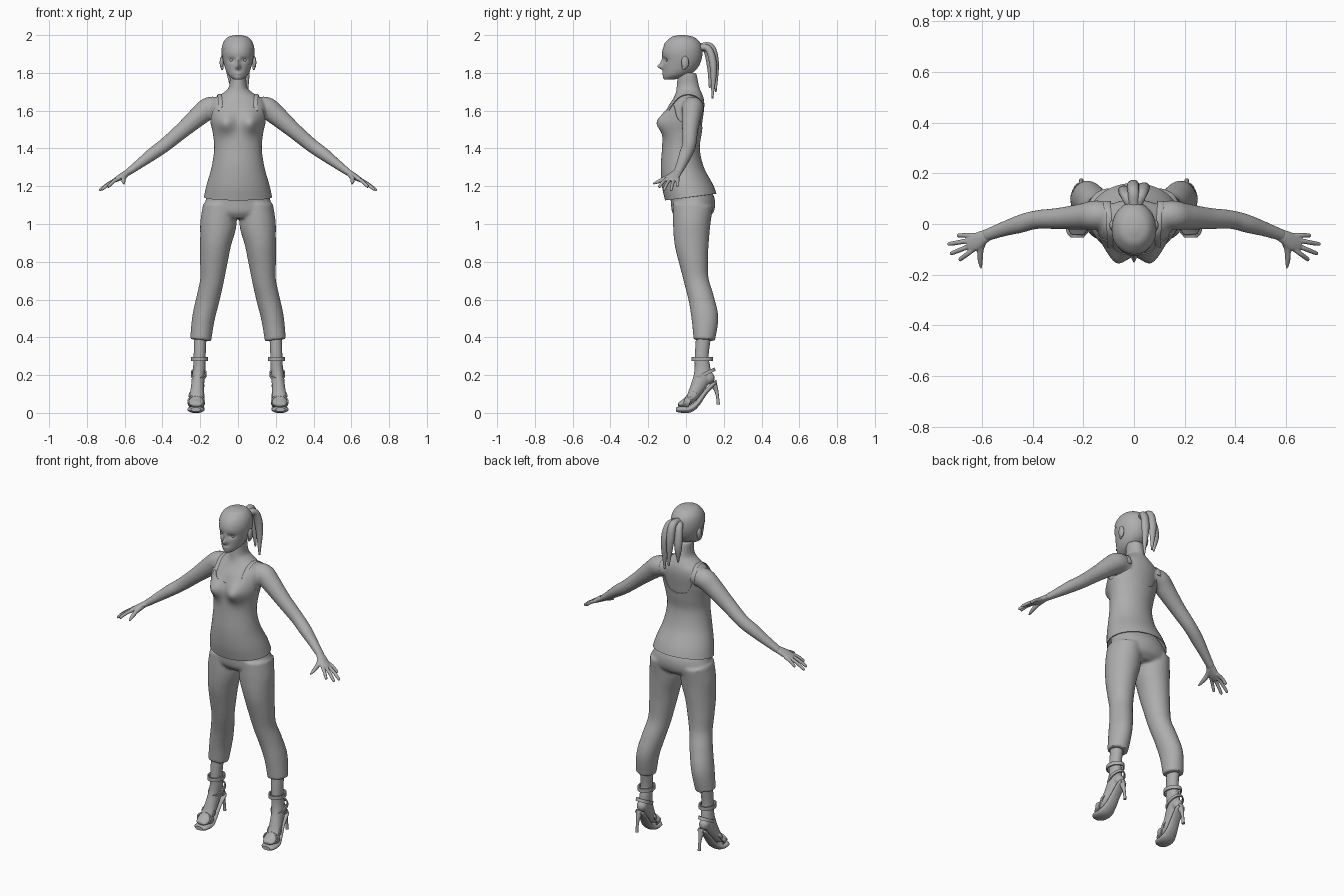
import bpy, bmesh, math
from mathutils import Vector

if "Cube" in bpy.data.objects:
    bpy.data.objects.remove(bpy.data.objects["Cube"])

GREY = bpy.data.materials.new("plain grey")
GREY.diffuse_color = (0.42, 0.42, 0.42, 1)
GREY.use_nodes = True
GREY.node_tree.nodes["Principled BSDF"].inputs["Base Color"].default_value = GREY.diffuse_color
SIDES = (1, -1)


def spline(keys, rows, k):
    """Smooth interpolation of rows at key k."""
    n = len(keys)
    i = max(j for j in range(n - 1) if j == 0 or keys[j] <= k)
    h = keys[i + 1] - keys[i]
    t = min(1, max(0, (k - keys[i]) / h))

    def slope(j, c):
        a, b = max(j - 1, 0), min(j + 1, n - 1)
        return (rows[b][c] - rows[a][c]) / (keys[b] - keys[a])
    return [(2*t**3 - 3*t*t + 1) * rows[i][c] + (t**3 - 2*t*t + t) * h * slope(i, c)
            + (3*t*t - 2*t**3) * rows[i+1][c] + (t**3 - t*t) * h * slope(i+1, c)
            for c in range(len(rows[0]))]


def loft(bm, rings, cap=True, wrap=False):
    vs = [[bm.verts.new(p) for p in r] for r in rings]
    n = len(vs[0])
    pairs = list(zip(vs, vs[1:])) + ([(vs[-1], vs[0])] if wrap else [])
    for a, b in pairs:
        for i in range(n):
            j = (i + 1) % n
            bm.faces.new((a[i], a[j], b[j], b[i]))
    if cap:
        bm.faces.new(vs[0])
        bm.faces.new(vs[-1])


def sweep(bm, rows, s=1, ref=(0, 1, 0), seg=24, sub=5):
    """Elliptical tube through rows of x, y, z, radius along ref, other radius."""
    keys = list(range(len(rows)))
    pts = [spline(keys, rows, i / sub) for i in range((len(rows) - 1) * sub + 1)]
    rings = []
    for i, p in enumerate(pts):
        t = (Vector(pts[min(i+1, len(pts)-1)][:3]) - Vector(pts[max(i-1, 0)][:3])).normalized()
        u = Vector(ref)
        u = (u - t * t.dot(u)).normalized()
        v = t.cross(u)
        ring = []
        for k in range(seg):
            a = math.tau * k / seg
            q = Vector(p[:3]) + u * (p[3] * math.cos(a)) + v * (p[4] * math.sin(a))
            ring.append((q.x * s, q.y, q.z))
        rings.append(ring)
    loft(bm, rings)


def surf(rows, th, z, off=0, bump=None):
    """Point on an upright form given by rows of z, half width, front y, back y."""
    _, w, f, b = spline([r[0] for r in rows], rows, z)
    x, y = math.cos(th) * (w + off), (f + b) / 2 + math.sin(th) * ((b - f) / 2 + off)
    if bump:
        y += bump(x, z) * max(0, -math.sin(th)) ** 0.5
    return (x, y, z)


def form(bm, rows, low, high, seg, n, off=0, bump=None, cap=True, ease=False):
    rings = []
    for i in range(n + 1):
        t = math.sin(i / n * math.pi / 2) if ease else i / n
        rings.append([surf(rows, th, low(th) * (1-t) + high(th) * t, off, bump)
                      for th in (math.tau * k / seg for k in range(seg))])
    loft(bm, rings, cap)


def ball(bm, c, r):
    v = bmesh.ops.create_uvsphere(bm, u_segments=20, v_segments=12, radius=1)["verts"]
    for p in v:
        p.co = [c[i] + p.co[i] * r[i] for i in range(3)]


def band(bm, c, rx, ry, h, tilt, s, thick=0.007):
    """Strap ring, tilted about the x axis."""
    rings = []
    for d, z in ((-thick, -h), (0, -h), (0, h), (-thick, h)):
        ring = []
        for k in range(32):
            a = math.tau * k / 32
            x, y = math.cos(a) * (rx + d), math.sin(a) * (ry + d)
            ring.append(((c[0] + x) * s, c[1] + y * math.cos(tilt) - z * math.sin(tilt),
                         c[2] + y * math.sin(tilt) + z * math.cos(tilt)))
        rings.append(ring)
    loft(bm, rings, False, True)


def finish(bm, name, voxel=0, smooth=4, solid=0):
    bmesh.ops.recalc_face_normals(bm, faces=bm.faces[:])
    me = bpy.data.meshes.new(name)
    bm.to_mesh(me)
    bm.free()
    ob = bpy.data.objects.new(name, me)
    bpy.context.collection.objects.link(ob)
    me.materials.append(GREY)
    bpy.ops.object.select_all(action='DESELECT')
    ob.select_set(True)
    bpy.context.view_layer.objects.active = ob
    if voxel:
        m = ob.modifiers.new("fuse", 'REMESH')
        m.mode, m.voxel_size = 'VOXEL', voxel
        bpy.ops.object.modifier_apply(modifier="fuse")
        m = ob.modifiers.new("soften", 'SMOOTH')
        m.factor, m.iterations = 0.5, smooth
        bpy.ops.object.modifier_apply(modifier="soften")
    if solid:
        m = ob.modifiers.new("cloth", 'SOLIDIFY')
        m.thickness = solid
        bpy.ops.object.modifier_apply(modifier="cloth")
    bpy.ops.object.shade_smooth_by_angle(angle=math.radians(45))
    return ob


def gauss(x, z, cx, cz, sx, sz):
    return math.exp(-((abs(x) - cx) / sx) ** 2 - ((z - cz) / sz) ** 2)


def bust(x, z):
    return -0.048 * gauss(x, z, 0.072, 1.535, 0.05, 0.055)


def face(x, z):
    return (0.011 * gauss(x, z, 0.033, 1.868, 0.019, 0.012) - 0.027 * gauss(x, z, 0, 1.833, 0.012, 0.014)
            - 0.012 * gauss(x, z, 0, 1.855, 0.009, 0.022) - 0.008 * gauss(x, z, 0, 1.797, 0.022, 0.008)
            + 0.005 * gauss(x, z, 0, 1.797, 0.025, 0.002) - 0.005 * gauss(x, z, 0, 1.775, 0.02, 0.01))


TORSO = [(1.12, .18, -.105, .17), (1.2, .163, -.122, .142), (1.3, .135, -.128, .09),
         (1.4, .121, -.122, .068), (1.48, .128, -.118, .078), (1.55, .143, -.115, .088),
         (1.62, .148, -.095, .097), (1.66, .13, -.07, .095), (1.69, .085, -.055, .085),
         (1.72, .05, -.05, .072), (1.8, .044, -.045, .055)]
HEAD = [(1.765, .022, -.113, -.06), (1.78, .043, -.119, -.01), (1.8, .058, -.12, .03),
        (1.83, .07, -.121, .06), (1.87, .08, -.122, .078), (1.91, .084, -.126, .083),
        (1.95, .078, -.113, .076), (1.975, .063, -.09, .055), (1.989, .043, -.067, .03),
        (1.996, .012, -.035, -.01)]

# Upper body with arms
bm = bmesh.new()
form(bm, TORSO, lambda t: 1.42, lambda t: 1.8, 64, 40, 0, bust)
ARM = [(.09, .035, 1.62, .05, .05), (.15, .035, 1.615, .058, .058), (.2, .03, 1.578, .052, .054),
       (.29, .022, 1.5, .043, .043), (.385, .017, 1.42, .037, .037), (.45, 0, 1.373, .036, .034),
       (.52, -.022, 1.32, .029, .026), (.59, -.047, 1.268, .024, .018)]
for s in SIDES:
    sweep(bm, ARM, s)
body = finish(bm, "upper_body", 0.007, 8)
bpy.context.view_layer.update()

# Hands
TIPS = [(.69, -.143, 1.195), (.725, -.118, 1.18), (.735, -.08, 1.178), (.697, -.045, 1.2)]
for s, side in zip(SIDES, ("left", "right")):
    bm = bmesh.new()
    sweep(bm, [(.565, -.039, 1.283, .02, .016), (.595, -.053, 1.266, .028, .017),
               (.625, -.071, 1.247, .034, .016), (.655, -.083, 1.23, .03, .011)], s)
    for i, tip in enumerate(TIPS):
        base = Vector((.63, -.098 + .018 * i, 1.242))
        end = Vector(tip)
        mid = base.lerp(end, 0.5) + Vector((0, 0, .006))
        sweep(bm, [(*base, .01, .01), (*mid, .0095, .0095), (*base.lerp(end, .93), .008, .008),
                   (*end, .003, .003)], s, seg=12)
    sweep(bm, [(.59, -.06, 1.265, .016, .014), (.605, -.1, 1.245, .014, .013),
               (.606, -.145, 1.225, .01, .01), (.603, -.174, 1.212, .004, .004)], s, (0, 0, 1), 12)
    finish(bm, side + "_hand", 0.0035, 3)

# Head with ears and eyes
bm = bmesh.new()
form(bm, HEAD, lambda t: 1.765, lambda t: 1.996, 96, 64, 0, face, True, True)
for s in SIDES:
    ball(bm, (s * .033, -.098, 1.867), (.013, .009, .008))
    ball(bm, (s * .086, -.005, 1.855), (.011, .02, .034))
    ball(bm, (s * .084, -.012, 1.828), (.007, .01, .013))
finish(bm, "head")

# Swept-back hair and ponytail
HAIRLINE = [(1.945,), (1.93,), (1.885,), (1.83,), (1.79,)]
bm = bmesh.new()
form(bm, HEAD, lambda t: spline([-1, -.6, -.1, .4, 1], HAIRLINE, math.sin(t))[0],
     lambda t: 1.996, 64, 24, .004, None, False, True)
for v in bm.verts:
    v.co.z += .004 * max(0, (v.co.z - 1.95) / .046)
bmesh.ops.holes_fill(bm, edges=[e for e in bm.edges if e.is_boundary and e.verts[0].co.z > 1.99])
finish(bm, "hair_cap")
bm = bmesh.new()
for a in ([(.008, .07, 1.935), (.03, .12, 1.925), (.04, .145, 1.83), (.045, .14, 1.665)],
          [(0, .07, 1.94), (-.003, .132, 1.938), (-.003, .155, 1.85), (.005, .158, 1.7)],
          [(-.008, .07, 1.93), (-.03, .11, 1.92), (-.04, .132, 1.82), (-.035, .125, 1.72)]):
    sweep(bm, [(*p, r, r * .85) for p, r in zip(a, (.02, .022, .023, .005))], 1, (1, 0, 0), 14)
finish(bm, "ponytail")

# Tank top: scooped neckline, flared hem, shoulder straps
FRONT = [(1.582,), (1.6,), (1.63,), (1.605,), (1.54,)]
BACK = [(1.51,), (1.53,), (1.6,), (1.59,), (1.54,)]
bm = bmesh.new()
form(bm, TORSO, lambda t: 1.143 + .018 * math.sin(t),
     lambda t: spline([0, .45, .68, .85, 1], FRONT if math.sin(t) < 0 else BACK, abs(math.cos(t)))[0],
     96, 50, .005, bust, False)
finish(bm, "tank_top", solid=.004)
bm = bmesh.new()
for s in SIDES:
    line = []
    for i in range(17):
        a = math.pi * i / 16
        ok, co, no, _ = body.closest_point_on_mesh(
            Vector((s * (.1 + .008 * math.sin(a)), .005 - .105 * math.cos(a), 1.605 + .1 * math.sin(a))))
        co = co + no * .002
        line.append((*co, .013, .003))
    sweep(bm, line, 1, (1, 0, 0), 10, 2)
finish(bm, "shoulder_straps")

# Trousers: hips and cropped legs
HIPS = [(1.03, .12, -.05, .11), (1.06, .185, -.073, .145), (1.13, .17, -.082, .153), (1.2, .145, -.1, .12)]
LEG = [(.098, .037, 1.1, .106, .088), (.104, .03, 1.0, .099, .096), (.118, .03, .9, .091, .083),
       (.128, .04, .8, .077, .073), (.138, .055, .7, .066, .063), (.16, .082, .6, .068, .062),
       (.183, .1, .5, .071, .06), (.198, .097, .385, .057, .056)]
bm = bmesh.new()
form(bm, HIPS, lambda t: 1.03, lambda t: 1.2, 48, 12)
for s in SIDES:
    sweep(bm, LEG, s, seg=32)
finish(bm, "trousers", 0.008, 5)

# Feet and high-heeled sandals
FOOT = [(.2, .093, .41, .034, .04), (.203, .083, .3, .032, .037), (.205, .087, .24, .033, .042),
        (.21, .085, .19, .034, .046), (.215, .058, .13, .035, .038), (.22, .024, .075, .039, .027),
        (.222, -.018, .05, .039, .018), (.224, -.042, .043, .028, .01)]
SOLE = [(.224, -.053, .018, .026, .011), (.224, -.03, .018, .043, .017), (.221, .02, .021, .044, .019),
        (.217, .06, .05, .036, .015), (.212, .1, .105, .03, .012), (.208, .142, .15, .03, .012),
        (.207, .158, .158, .02, .009)]
HEEL = [(.208, .14, .165, .024, .022), (.208, .158, .125, .012, .012), (.208, .167, .085, .008, .008),
        (.208, .171, .045, .009, .009)]
for s, side in zip(SIDES, ("left", "right")):
    bm = bmesh.new()
    sweep(bm, FOOT, s, (1, 0, 0))
    ball(bm, (s * .208, .12, .185), (.03, .032, .034))
    finish(bm, side + "_foot", 0.005, 4)
    bm = bmesh.new()
    sweep(bm, SOLE, s, (1, 0, 0))
    sweep(bm, HEEL, s, (1, 0, 0), 16)
    band(bm, (.204, .085, .285), .045, .057, .011, 0, s)
    band(bm, (.208, .098, .205), .042, .062, .009, .45, s)
    band(bm, (.221, .005, .058), .046, .034, .016, 1.2, s)
    band(bm, (.219, .035, .09), .042, .036, .009, 1.0, s)
    finish(bm, side + "_sandal")
